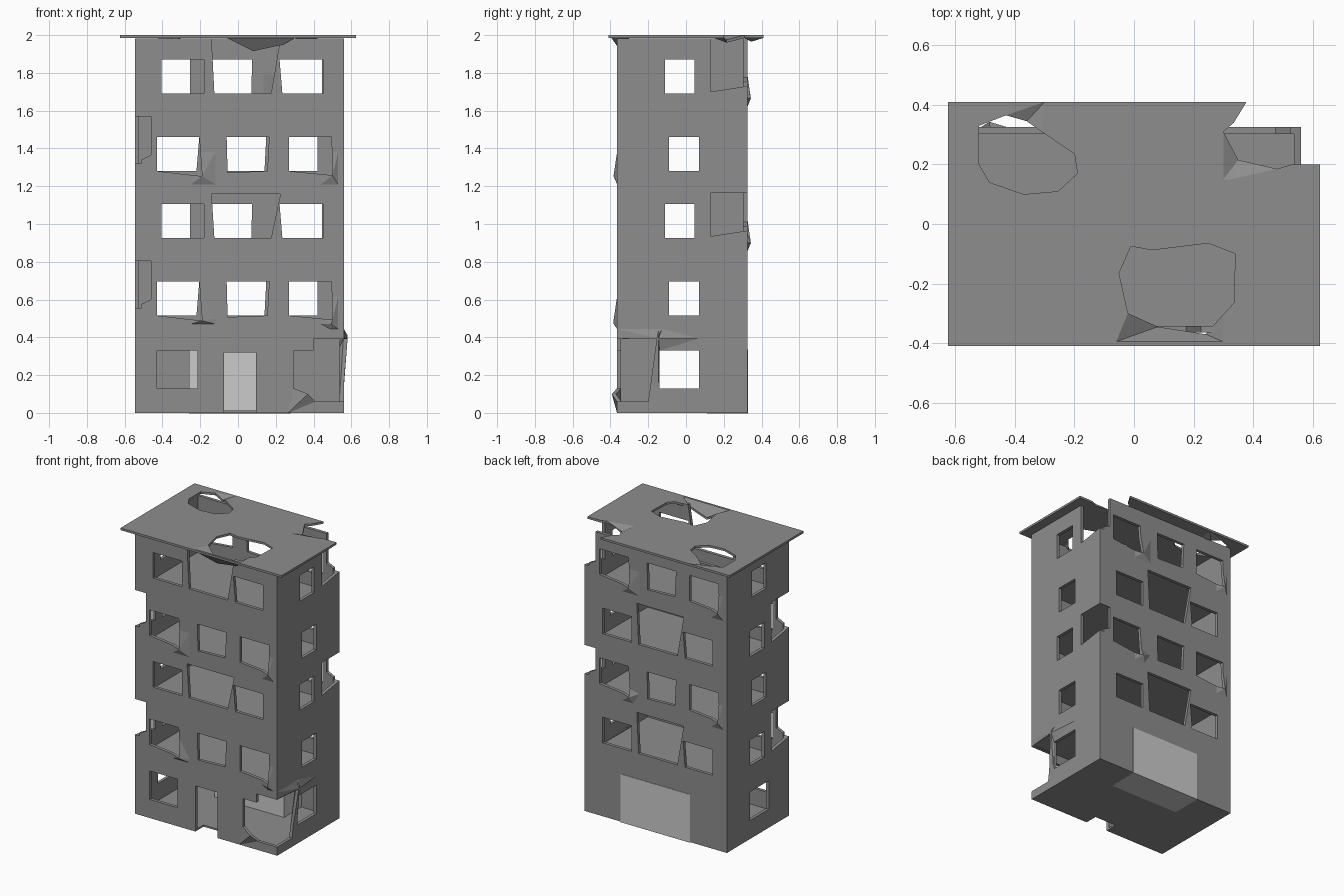
import bpy, bmesh
from mathutils import Vector

if "Cube" in bpy.data.objects:
    bpy.data.objects.remove(bpy.data.objects["Cube"])

X0, X1, Y0, Y1, TOP, W = -0.545, 0.56, -0.365, 0.325, 1.982, 0.022
FLOORS = [0.395, 0.805, 1.165, 1.57, 1.99]
SILLS = [0.515, 0.925, 1.28, 1.69]


def material(name, g):
    m = bpy.data.materials.new(name)
    m.diffuse_color = (g, g, g, 1)
    m.use_nodes = True
    m.node_tree.nodes["Principled BSDF"].inputs["Base Color"].default_value = m.diffuse_color
    return m


DARK, PALE = material("dark_grey", 0.27), material("pale_grey", 0.6)


def prism(bm, pts, axis, a, b, rot=False):
    """Extrude a 2D outline along an axis; rot turns it half a turn about the building centre."""
    def place(p, d):
        v = {'x': (d, p[0], p[1]), 'y': (p[0], d, p[1]), 'z': (p[0], p[1], d)}[axis]
        return (X0 + X1 - v[0], Y0 + Y1 - v[1], v[2]) if rot else v
    lo = [bm.verts.new(place(p, a)) for p in pts]
    hi = [bm.verts.new(place(p, b)) for p in pts]
    bm.faces.new(lo)
    bm.faces.new(hi[::-1])
    n = len(pts)
    for i in range(n):
        j = (i + 1) % n
        bm.faces.new((lo[j], lo[i], hi[i], hi[j]))


def rect(a, b, c, d):
    return [(a, c), (b, c), (b, d), (a, d)]


def finish(bm, name, mat=DARK):
    bmesh.ops.recalc_face_normals(bm, faces=bm.faces)
    me = bpy.data.meshes.new(name)
    bm.to_mesh(me)
    bm.free()
    me.materials.append(mat)
    ob = bpy.data.objects.new(name, me)
    bpy.context.collection.objects.link(ob)
    return ob


def box(name, x0, x1, y0, y1, z0, z1, mat=DARK):
    bm = bmesh.new()
    prism(bm, rect(x0, x1, y0, y1), 'z', z0, z1)
    return finish(bm, name, mat)


def carve(ob, cutter):
    """Subtract the cutter, apply it and discard the cutter."""
    m = ob.modifiers.new("cut", 'BOOLEAN')
    m.operation, m.object, m.solver, m.use_self = 'DIFFERENCE', cutter, 'EXACT', True
    me = bpy.data.meshes.new_from_object(
        ob.evaluated_get(bpy.context.evaluated_depsgraph_get()))
    ob.modifiers.clear()
    ob.data = me
    bpy.data.objects.remove(cutter)


def bend(ob, bends, planes):
    """Slice the mesh so dents stay local, then push broken edges out of line."""
    bm = bmesh.new()
    bm.from_mesh(ob.data)
    for axis, d in planes:
        no = Vector([axis == c for c in 'xyz'])
        bmesh.ops.bisect_plane(bm, geom=bm.verts[:] + bm.edges[:] + bm.faces[:],
                               dist=1e-5, plane_co=no * d, plane_no=no)
    bmesh.ops.triangulate(bm, faces=bm.faces)
    for point, radius, shift in bends:
        for v in bm.verts:
            if (v.co - Vector(point)).length < radius:
                v.co += Vector(shift)
    bm.to_mesh(ob.data)
    bm.free()


# hollow building shell with closed base
shell = box("building_walls", X0, X1, Y0, Y1, 0, TOP)
carve(shell, box("hollow", X0 + W, X1 - W, Y0 + W, Y1 - W, 0.012, 2.2))

# window, door and damage openings
cut = bmesh.new()
FY = (Y0 - 0.1, Y0 + W + 0.012)
SX = (X0 - 0.1, X0 + W + 0.012)
bends = []
for i, s in enumerate(SILLS):
    t = FLOORS[i + 1]
    for back in (False, True):
        if (i + back) % 2 == 0:
            # sagging windows and a broken corner
            outlines = [
                [(-0.43, s), (-0.19, s - 0.027), (-0.205, s + 0.18), (-0.43, s + 0.18)],
                [(-0.055, s - 0.008), (0.155, s), (0.165, s + 0.18), (-0.06, s + 0.18)],
                [(0.27, s), (0.5, s - 0.022), (0.495, s + 0.18), (0.27, s + 0.18)],
                [(-0.6, s + 0.03), (X0, s + 0.045), (-0.46, s + 0.085), (-0.46, t), (-0.6, t)]]
            prism(cut, [(-0.17, t), (-0.17, s + 0.01), (Y0, s + 0.04), (-0.42, s + 0.045),
                        (-0.42, t)], 'x', *SX, rot=back)
            for x, z in ((-0.19, s - 0.027), (0.5, s - 0.022)):
                p, d = (x, Y0, z), (0, -0.018, 0)
                if back:
                    p, d = (X0 + X1 - x, Y1, z), (0, 0.018, 0)
                bends.append((p, 0.026, d))
        else:
            # two plain windows and a large breach
            outlines = [
                rect(-0.405, -0.18, s, s + 0.18),
                [(-0.125, s), (0.175, s), (0.225, t - 0.005), (-0.14, t - 0.005)],
                [(0.22, s + 0.18), (0.235, s), (0.45, s), (0.45, s + 0.18)]]
        for o in outlines:
            prism(cut, o, 'y', *FY, rot=back)
    y0, y1 = ((-0.09, 0.07), (-0.11, 0.045))[i % 2]
    prism(cut, rect(y0, y1, s, s + 0.18), 'x', -0.8, 0.8)
# ground storey
prism(cut, rect(-0.14, 0.07, 0.13, 0.33), 'x', -0.8, 0.8)
prism(cut, rect(-0.43, -0.215, 0.13, 0.33), 'y', *FY)
prism(cut, rect(-0.075, 0.095, -0.1, 0.32), 'y', Y0 - 0.1, Y0 + 0.09)
prism(cut, [(0.295, 0.33), (0.4, 0.33), (0.4, 0.392), (0.7, 0.392), (0.7, 0.06), (0.41, 0.06),
            (0.37, 0.1), (0.295, 0.13)], 'y', *FY)
prism(cut, [(-0.155, 0.392), (-0.2, 0.06), (-0.45, 0.06), (-0.45, 0.392)], 'x',
      X1 - W - 0.012, X1 + 0.1)
carve(shell, finish(cut, "openings"))
bends += [((0.37, Y0, 0.1), 0.04, (0, -0.028, 0)),
          ((X1, -0.155, 0.392), 0.03, (0.02, 0, 0))]
planes = [('z', z) for z in FLOORS[:-1]]
planes += [('z', s + d) for s in SILLS for d in (-0.07, 0.1)]
planes += [('x', x) for a in (-0.25, -0.12, 0.44, 0.53) for x in (a, X0 + X1 - a)]
planes += [('y', -0.145), ('z', 0.47)]
bend(shell, bends, planes)

# storey floors
for i, z in enumerate(FLOORS[:-1]):
    box(f"floor_{i + 2}", X0 + W - 0.002, X1 - W + 0.002, Y0 + W - 0.002, Y1 - W + 0.002, z, z + 0.015)

# pale garage block at the back, just proud of wall and base
box("garage_block", -0.26, 0.28, 0.11, Y1 + 0.003, -0.003, 0.335, PALE)

# overhanging roof slab with blast holes and a broken corner
roof = box("roof_slab", -0.625, 0.625, -0.41, 0.41, 1.985, 2.0)
holes = bmesh.new()
for o in (
    [(-0.52, 0.33), (-0.43, 0.365), (-0.36, 0.345), (-0.31, 0.31), (-0.2, 0.235), (-0.19, 0.17),
     (-0.255, 0.11), (-0.37, 0.1), (-0.485, 0.14), (-0.52, 0.2)],
    [(-0.01, -0.075), (0.06, -0.088), (0.25, -0.065), (0.34, -0.1), (0.335, -0.265),
     (0.24, -0.37), (0.08, -0.345), (-0.02, -0.3), (-0.05, -0.165)],
    [(0.38, 0.45), (0.375, 0.405), (0.335, 0.34), (0.3, 0.31), (0.35, 0.215), (0.48, 0.185),
     (0.53, 0.2), (0.7, 0.2), (0.7, 0.45)]):
    prism(holes, o, 'z', 1.9, 2.1)
carve(roof, finish(holes, "roof_holes"))
bend(roof, [((0.08, -0.345, 1.99), 0.03, (0, 0, -0.07)),
            ((0.24, -0.37, 1.99), 0.02, (0, 0, -0.035)),
            ((0.35, 0.215, 1.99), 0.03, (0, 0, -0.025)),
            ((-0.36, 0.345, 1.99), 0.03, (0, 0, -0.02))],
     [('x', -0.06), ('x', 0.3), ('x', -0.3), ('y', -0.395), ('y', 0.15), ('y', 0.0)])
